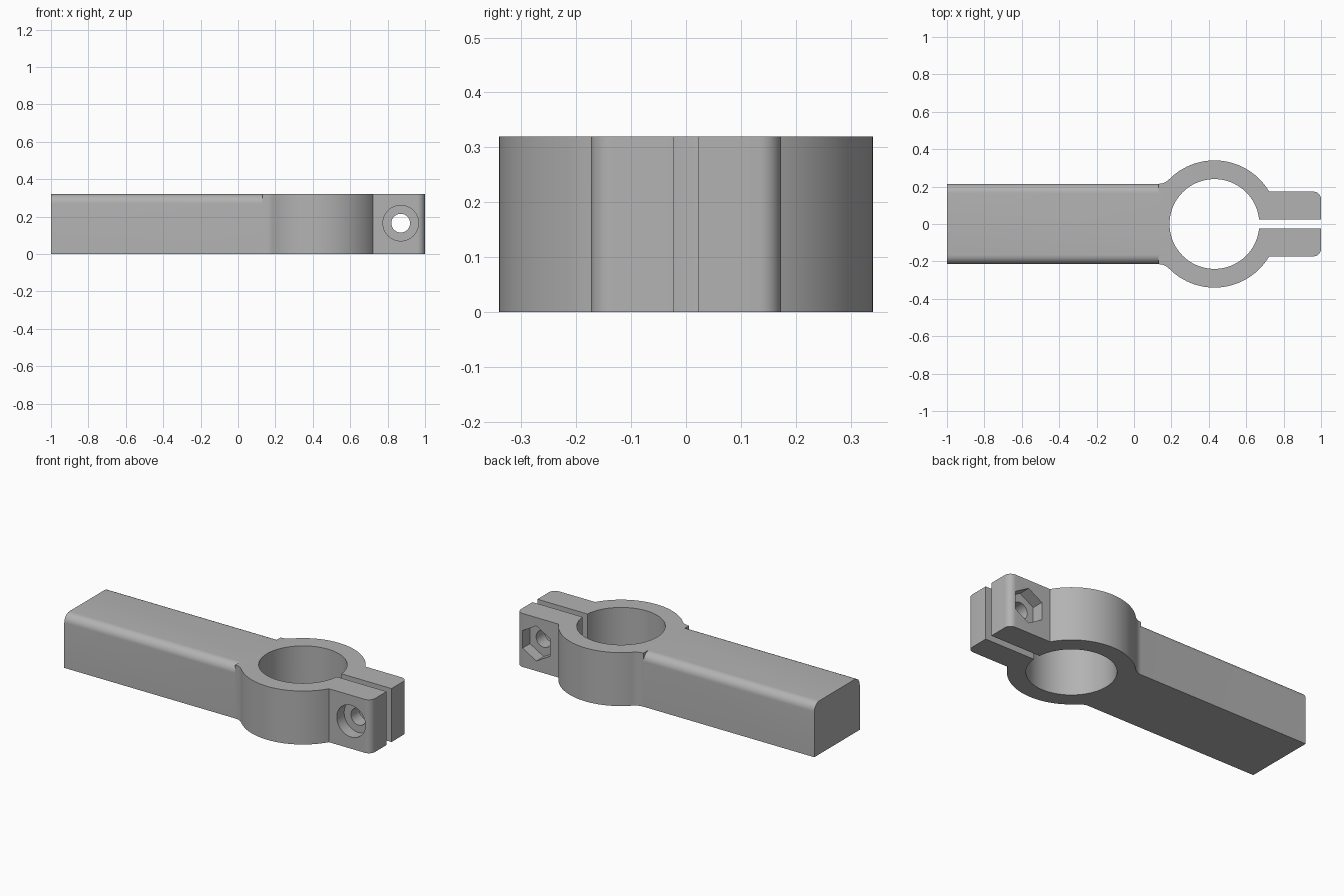
import bpy, bmesh
from math import pi, sin, cos, asin, atan2, sqrt
from mathutils import Matrix, Vector

if "Cube" in bpy.data.objects:
    bpy.data.objects.remove(bpy.data.objects["Cube"])

HEIGHT = 0.32
RING_X, RING_R, BORE_R = 0.43, 0.34, 0.24
HANDLE_W, ROUND = 0.215, 0.05
TAB_W, CORNER = 0.173, 0.04
FILLET = 0.08
BOLT_X, BOLT_Z = 0.87, 0.165

grey = bpy.data.materials.new("Plain grey")
grey.use_nodes = True
colour = (0.45, 0.45, 0.45, 1)
grey.diffuse_color = colour
grey.node_tree.nodes["Principled BSDF"].inputs["Base Color"].default_value = colour


def arc(cx, cy, r, start, end, steps):
    return [(cx + r * cos(start + (end - start) * i / steps),
             cy + r * sin(start + (end - start) * i / steps)) for i in range(steps + 1)]


def prism(name, points, depth, matrix=Matrix()):
    """Extrude a flat outline along its local z, then place it."""
    bm = bmesh.new()
    face = bm.faces.new([bm.verts.new((x, y, 0)) for x, y in points])
    result = bmesh.ops.extrude_face_region(bm, geom=[face])
    moved = [v for v in result["geom"] if isinstance(v, bmesh.types.BMVert)]
    bmesh.ops.translate(bm, verts=moved, vec=(0, 0, depth))
    bm.transform(matrix)
    bmesh.ops.recalc_face_normals(bm, faces=bm.faces)
    mesh = bpy.data.meshes.new(name)
    bm.to_mesh(mesh)
    bm.free()
    mesh.materials.append(grey)
    obj = bpy.data.objects.new(name, mesh)
    bpy.context.collection.objects.link(obj)
    return obj


def combine(target, tool, operation):
    mod = target.modifiers.new(operation.title(), 'BOOLEAN')
    mod.operation = operation
    mod.solver = 'EXACT'
    mod.object = tool
    bpy.context.view_layer.objects.active = target
    bpy.ops.object.modifier_apply(modifier=mod.name)
    bpy.data.objects.remove(tool)


# Clamp outline: fillet into the handle, ring, then the tab with a rounded corner
fy = HANDLE_W + FILLET
fx = RING_X - sqrt((RING_R + FILLET) ** 2 - fy ** 2)
toward_ring = atan2(-fy, RING_X - fx)
half = arc(fx, fy, FILLET, -pi / 2, toward_ring, 8)
half += arc(RING_X, 0, RING_R, pi + toward_ring, asin(TAB_W / RING_R), 48)[1:]
half += arc(1 - CORNER, TAB_W - CORNER, CORNER, pi / 2, 0, 8)
outline = half + [(x, -y) for x, y in reversed(half)]
clamp = prism("clamp_bracket", outline, HEIGHT)

# Handle bar: rounded on its two upper long edges
side = [(HANDLE_W, 0)] + arc(HANDLE_W - ROUND, HEIGHT - ROUND, ROUND, 0, pi / 2, 8)
section = side + [(-y, z) for y, z in reversed(side)]
along_x = Matrix(((0, 0, 1, -1), (1, 0, 0, 0), (0, 1, 0, 0), (0, 0, 0, 1)))
handle = prism("handle_bar", section, 1 + RING_X, along_x)
combine(clamp, handle, 'UNION')

# Round bore and the clamping slot
bore = arc(RING_X, 0, BORE_R, 0, 2 * pi, 96)[:-1]
combine(clamp, prism("bore_cutter", bore, 1, Matrix.Translation((0, 0, -0.3))), 'DIFFERENCE')
slot = [(RING_X, -0.023), (1.2, -0.023), (1.2, 0.023), (RING_X, 0.023)]
combine(clamp, prism("slot_cutter", slot, 1, Matrix.Translation((0, 0, -0.3))), 'DIFFERENCE')


# Bolt hole, round head recess at the front, hexagonal nut recess at the back
def bolt_cut(name, radius, sides, y_start, depth):
    shape = arc(0, 0, radius, pi / 2, 2.5 * pi, sides)[:-1]
    place = Matrix.Translation(Vector((BOLT_X, y_start, BOLT_Z))) @ Matrix.Rotation(-pi / 2, 4, 'X')
    combine(clamp, prism(name, shape, depth, place), 'DIFFERENCE')


bolt_cut("bolt_hole_cutter", 0.05, 40, -0.4, 0.8)
bolt_cut("head_recess_cutter", 0.095, 48, -0.4, 0.4 - TAB_W + 0.07)
bolt_cut("nut_recess_cutter", 0.105, 6, TAB_W - 0.07, 0.3)

# Smooth curves, crisp edges
bpy.ops.object.select_all(action='DESELECT')
clamp.select_set(True)
bpy.context.view_layer.objects.active = clamp
bpy.ops.object.shade_smooth_by_angle(angle=pi / 6)
